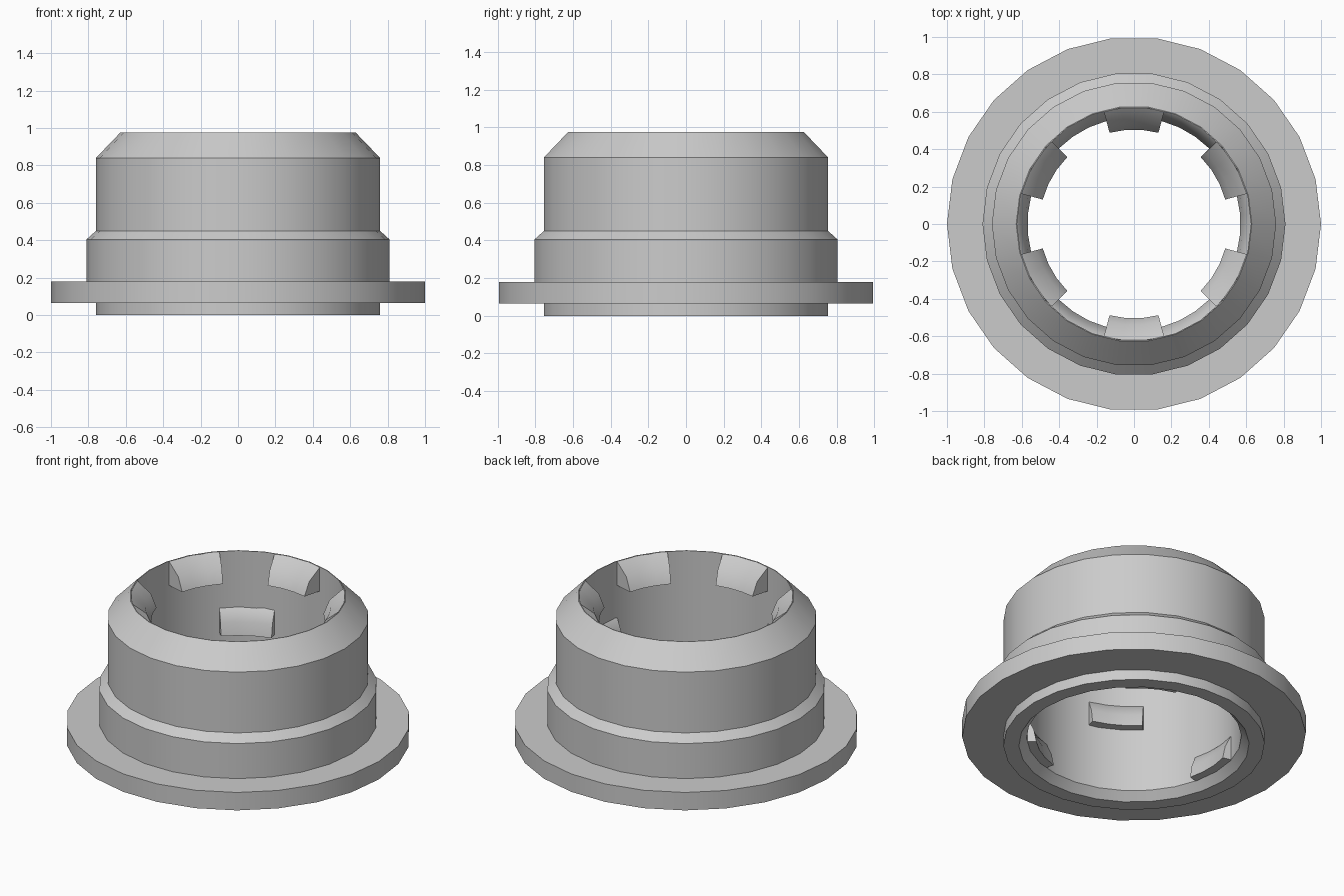
import bpy
import bmesh
from math import cos, sin, radians, tau

if "Cube" in bpy.data.objects:
    bpy.data.objects.remove(bpy.data.objects["Cube"], do_unlink=True)

SIDES = 26

grey = bpy.data.materials.new("plain_grey")
grey.use_nodes = True
colour = (0.6, 0.6, 0.6, 1)
grey.diffuse_color = colour
grey.node_tree.nodes["Principled BSDF"].inputs["Base Color"].default_value = colour


def sweep(name, profile, angles, closed):
    """Sweep a closed (radius, height) profile round the z axis."""
    bm = bmesh.new()
    rings = [[bm.verts.new((r * cos(a), r * sin(a), z)) for r, z in profile]
             for a in angles]
    pairs = list(zip(rings, rings[1:]))
    if closed:
        pairs.append((rings[-1], rings[0]))
    n = len(profile)
    for a, b in pairs:
        for i in range(n):
            j = (i + 1) % n
            bm.faces.new((a[i], b[i], b[j], a[j]))
    if not closed:
        bm.faces.new(rings[0])
        bm.faces.new(rings[-1])
    bmesh.ops.recalc_face_normals(bm, faces=bm.faces)
    mesh = bpy.data.meshes.new(name)
    bm.to_mesh(mesh)
    bm.free()
    mesh.materials.append(grey)
    obj = bpy.data.objects.new(name, mesh)
    bpy.context.collection.objects.link(obj)
    bpy.ops.object.select_all(action='DESELECT')
    obj.select_set(True)
    bpy.context.view_layer.objects.active = obj
    bpy.ops.object.shade_smooth_by_angle(angle=radians(30))
    return obj


# Flanged collar with a bevelled rim and a straight bore
collar = [(0.67, 0), (0.76, 0), (0.76, 0.065), (1.0, 0.065), (1.0, 0.18),
          (0.81, 0.18), (0.81, 0.405), (0.76, 0.45), (0.76, 0.84),
          (0.63, 0.975), (0.625, 0.975), (0.625, 0.05)]
sweep("collar", collar, [tau * i / SIDES for i in range(SIDES)], True)


def tab(name, profile, centre):
    """Thirty-degree wide tab on the wall of the bore."""
    sweep(name, profile, [radians(centre + o) for o in (-15, -5, 5, 15)], False)


# Six tabs at the rim, with shallow ones in the gaps at two depths
rim_tab = [(0.624, 0.974), (0.54, 0.905), (0.505, 0.82), (0.65, 0.82)]
for i in range(6):
    tab(f"rim_tab_{i + 1}", rim_tab, 30 + 60 * i)
    base = 0.05 if i % 2 else 0.455
    inner_tab = [(0.64, base + 0.17), (0.62, base + 0.155),
                 (0.585, base + 0.08), (0.57, base), (0.64, base)]
    tab(f"inner_tab_{i + 1}", inner_tab, 60 * i)
